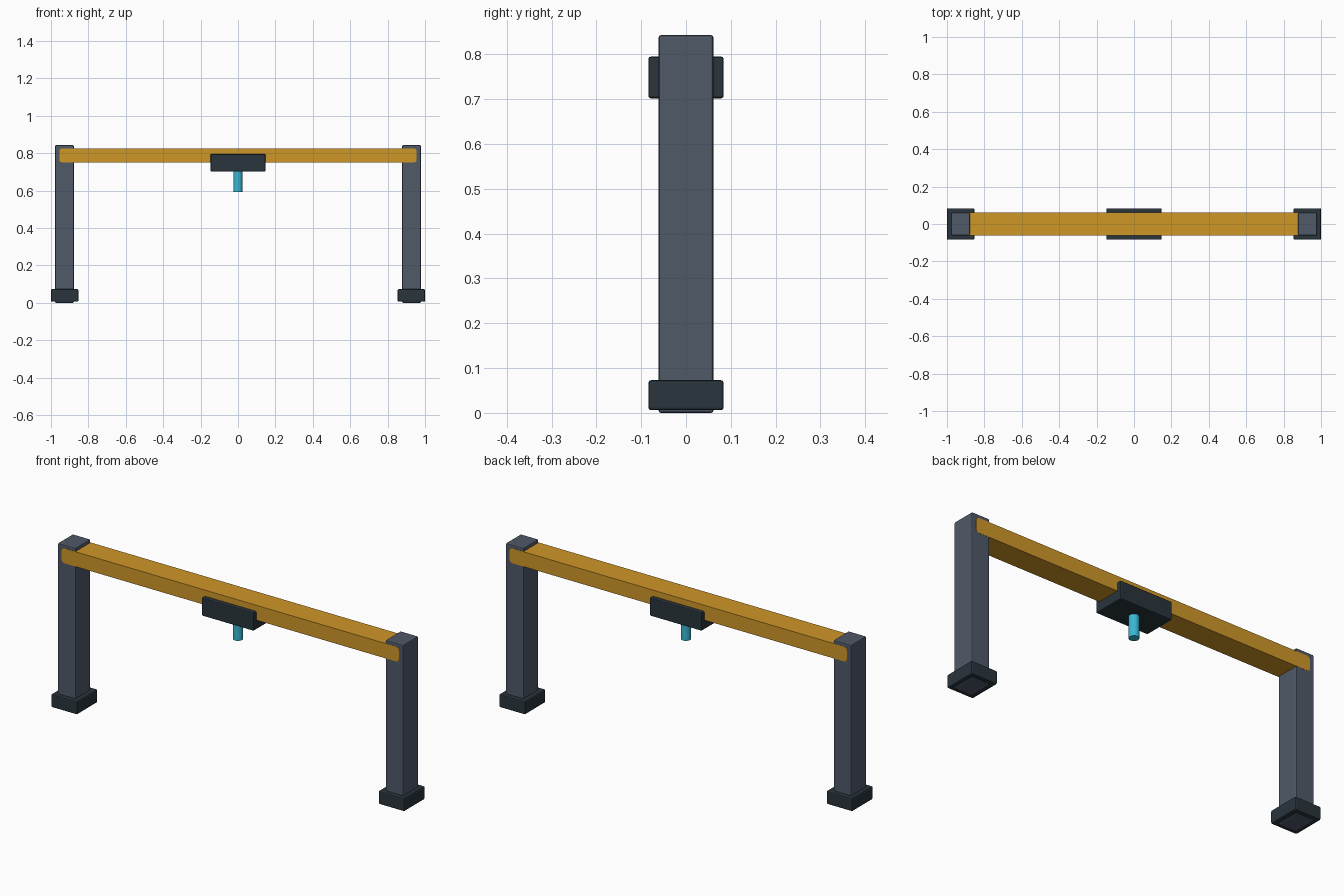
import bpy
import bmesh

cube = bpy.data.objects.get("Cube")
if cube:
    bpy.data.objects.remove(cube, do_unlink=True)


def make_material(name, rgb):
    mat = bpy.data.materials.new(name)
    mat.use_nodes = True
    color = (*rgb, 1.0)
    mat.diffuse_color = color
    mat.node_tree.nodes["Principled BSDF"].inputs["Base Color"].default_value = color
    return mat


slate = make_material("slate grey", (0.08, 0.1, 0.14))
dark = make_material("dark charcoal", (0.022, 0.035, 0.045))
amber = make_material("amber", (0.63, 0.31, 0.022))
cyan = make_material("cyan", (0.04, 0.48, 0.66))


def finish(name, bm, mat):
    mesh = bpy.data.meshes.new(name)
    bm.to_mesh(mesh)
    bm.free()
    mesh.materials.append(mat)
    obj = bpy.data.objects.new(name, mesh)
    bpy.context.collection.objects.link(obj)
    return obj


def box(name, x, y, z, mat, bevel, across_only=False):
    """Bevelled box from (low, high) ranges; across_only rounds just the edges along y."""
    bm = bmesh.new()
    bmesh.ops.create_cube(bm, size=1)
    for v in bm.verts:
        for axis, (low, high) in enumerate((x, y, z)):
            v.co[axis] = high if v.co[axis] > 0 else low
    edges = [e for e in bm.edges
             if not across_only or abs(e.verts[0].co.y - e.verts[1].co.y) > 0.01]
    bmesh.ops.bevel(bm, geom=edges, offset=bevel, segments=2,
                    profile=0.5, affect='EDGES')
    return finish(name, bm, mat)


# Posts and feet, one pair per side
for side, sign in (("left", 1), ("right", -1)):
    def span(a, b):
        return tuple(sorted((sign * a, sign * b)))
    box(side + "_post", span(0.878, 0.978), (-0.061, 0.061), (0, 0.843), slate, 0.005)
    box(side + "_foot", span(0.853, 1.0), (-0.084, 0.084), (0.006, 0.073), dark, 0.006)

# Cross beam, a hair proud of the posts
box("cross_beam", (-0.955, 0.955), (-0.0618, 0.0618), (0.75, 0.826), amber, 0.014, True)

# Carriage under the beam
box("carriage", (-0.147, 0.147), (-0.084, 0.084), (0.702, 0.795), dark, 0.005)

# Tool spindle
bm = bmesh.new()
bmesh.ops.create_cone(bm, cap_ends=True, segments=16, radius1=0.0245,
                      radius2=0.0245, depth=0.13)
bmesh.ops.translate(bm, verts=bm.verts, vec=(0, 0, 0.592 + 0.065))
spindle = finish("tool_spindle", bm, cyan)
for obj in bpy.context.selected_objects:
    obj.select_set(False)
spindle.select_set(True)
bpy.context.view_layer.objects.active = spindle
bpy.ops.object.shade_smooth_by_angle()
